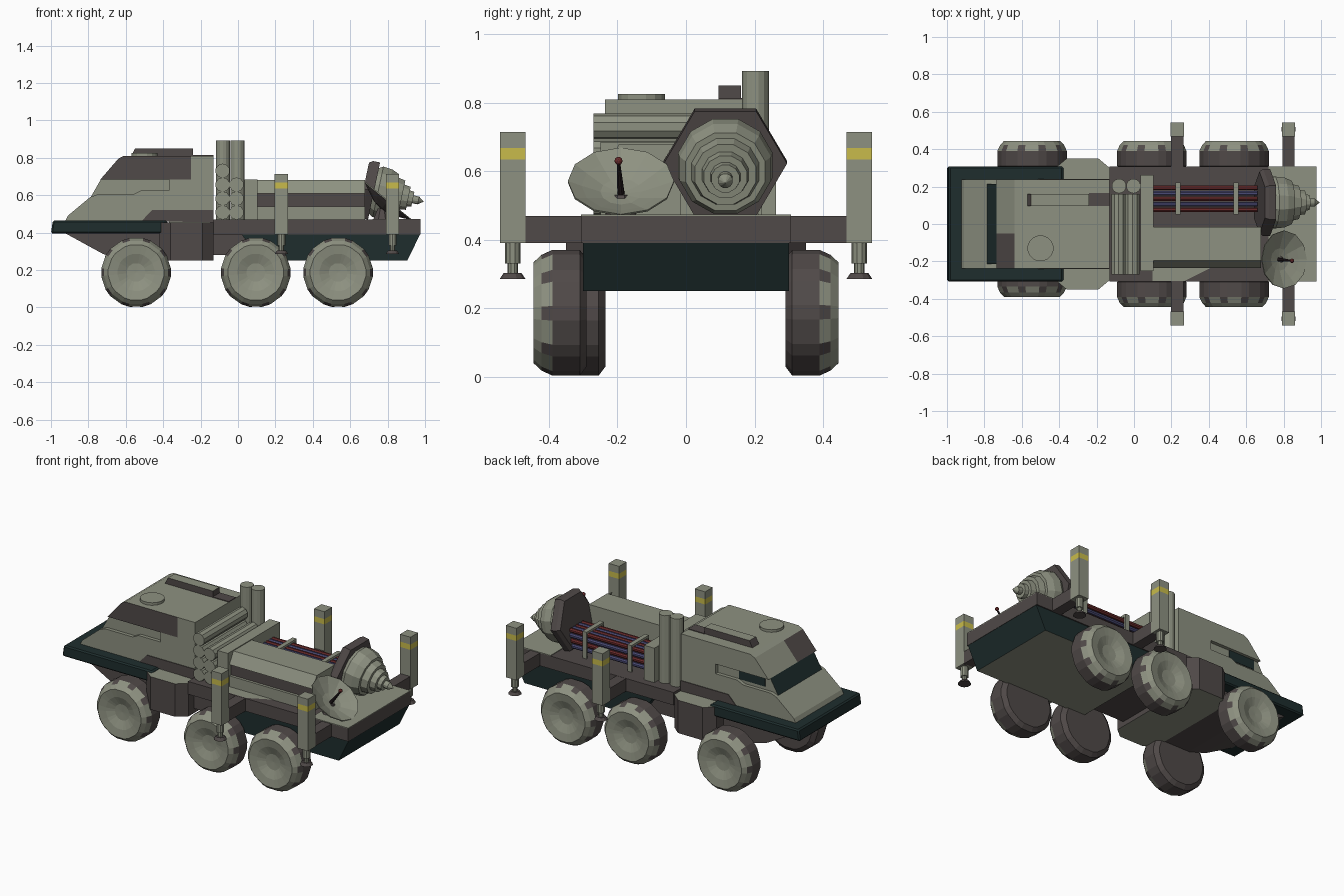
import bpy, bmesh, math
from mathutils import Matrix, Vector

if "Cube" in bpy.data.objects:
    bpy.data.objects.remove(bpy.data.objects["Cube"])

def mat(name, r, g, b):
    m = bpy.data.materials.new(name)
    m.diffuse_color = (r, g, b, 1)
    m.use_nodes = True
    m.node_tree.nodes["Principled BSDF"].inputs["Base Color"].default_value = m.diffuse_color
    return m

LIGHT = mat("grey_green", .27, .285, .22)
BROWN = mat("dark_brown", .08, .067, .065)
TEAL = mat("dark_teal", .013, .027, .027)
YELLOW = mat("yellow", .58, .5, .07)
RED = mat("pipe_red", .15, .025, .025)
BLUE = mat("pipe_blue", .07, .07, .18)
BLACK = mat("rod_black", .02, .012, .015)

def finish(name, bm, mats, rule=None, matrix=None):
    bmesh.ops.remove_doubles(bm, verts=bm.verts, dist=1e-5)
    bmesh.ops.recalc_face_normals(bm, faces=bm.faces)
    bm.normal_update()
    if rule:
        for f in bm.faces:
            f.material_index = int(rule(f.normal, f.calc_center_median()))
    if matrix:
        bm.transform(matrix)
    me = bpy.data.meshes.new(name)
    bm.to_mesh(me)
    bm.free()
    for m in mats:
        me.materials.append(m)
    ob = bpy.data.objects.new(name, me)
    bpy.context.collection.objects.link(ob)
    return ob

def prism(name, pts, y0, y1, mats, rule=None, bevel=0):
    """Side profile (x, z) extruded from y0 to y1."""
    bm = bmesh.new()
    f = bm.faces.new([bm.verts.new((x, y0, z)) for x, z in pts])
    ext = bmesh.ops.extrude_face_region(bm, geom=[f])
    bmesh.ops.translate(bm, vec=(0, y1 - y0, 0),
                        verts=[v for v in ext["geom"] if isinstance(v, bmesh.types.BMVert)])
    if bevel:
        bmesh.ops.recalc_face_normals(bm, faces=bm.faces)
        bmesh.ops.bevel(bm, geom=bm.edges[:], offset=bevel, segments=1, affect='EDGES')
    return finish(name, bm, mats, rule)

def box(name, x0, x1, y0, y1, z0, z1, mats, rule=None, bevel=0):
    return prism(name, [(x0, z0), (x1, z0), (x1, z1), (x0, z1)], y0, y1, mats, rule, bevel)

def lathe(name, prof, angles, mats, matrix, rule=None):
    """Profile (radius, height) turned about local z, then placed."""
    bm = bmesh.new()
    n = len(angles)
    rings = [[bm.verts.new((r * math.cos(a), r * math.sin(a), h)) for a in angles] for r, h in prof]
    for i in range(len(prof) - 1):
        for k in range(n):
            q = (k + 1) % n
            f = bm.faces.new((rings[i][k], rings[i][q], rings[i + 1][q], rings[i + 1][k]))
            if rule:
                f.material_index = rule(i, k)
    bmesh.ops.dissolve_degenerate(bm, dist=1e-6, edges=bm.edges[:])
    return finish(name, bm, mats, None, matrix)

def even(n, off=0.0):
    return [2 * math.pi * (k + off) / n for k in range(n)]

def rod(name, a, b, r, n, m, r2=None):
    a, b = Vector(a), Vector(b)
    d = b - a
    M = Matrix.Translation(a) @ d.to_track_quat('Z', 'Y').to_matrix().to_4x4()
    return lathe(name, [(0, 0), (r, 0), (r if r2 is None else r2, d.length), (0, d.length)],
                 even(n, .5), [m], M)

# wheels: dark tyre, pale dished hub with ten lugs
wheel_prof = [(0, 0), (.16, 0), (.187, .02), (.187, .10), (.172, .132), (.15, .155),
              (.10, .147), (.05, .128), (0, .125)]
lug_angles = [math.radians(a + d + 6) for a in range(0, 360, 36) for d in (0, 23)]
for side in (-1, 1):
    for nm, x in (("front", -.545), ("middle", .095), ("rear", .535)):
        y = .235 if (side < 0 and nm == "front") else .29
        M = Matrix.Translation((x, side * y, .187)) @ Matrix.Rotation(-side * math.pi / 2, 4, 'X')
        lathe(nm + "_wheel", wheel_prof, lug_angles, [BROWN, LIGHT], M,
              lambda i, k: 1 if i >= 4 or (i == 3 and k % 2 == 0) else 0)

# front hull, bumper slab, side lockers
prism("front_hull", [(-.93, .40), (-.72, .285), (-.60, .25), (-.13, .25), (-.13, .42), (-.93, .42)],
      -.23, .23, [BROWN])
prism("bumper_slab", [(-1, .395), (-.36, .395), (-.38, .465), (-.99, .465)], -.307, .307,
      [TEAL], bevel=.008)
bm = bmesh.new()
outline = [(-.42, .30), (-.36, .35), (-.19, .35), (-.13, .30)]
outline += [(x, -y) for x, y in reversed(outline)]
f = bm.faces.new([bm.verts.new((x, y, .25)) for x, y in outline])
e = bmesh.ops.extrude_face_region(bm, geom=[f])
bmesh.ops.translate(bm, vec=(0, 0, .205), verts=[v for v in e["geom"] if isinstance(v, bmesh.types.BMVert)])
finish("side_lockers", bm, [BROWN, LIGHT], lambda n, c: abs(n.z) > .5)

# flat bed and rear hull
box("flat_bed", -.13, .975, -.307, .307, .39, .47, [BROWN])
box("bed_rear_plate", .72, .975, -.307, .307, .468, .474, [LIGHT])
prism("rear_hull", [(.02, .39), (.12, .25), (.905, .25), (.973, .39)], -.30, .30,
      [TEAL, LIGHT], lambda n, c: n.z < -.9)
bm = bmesh.new()
bm.faces.new([bm.verts.new(v) for v in
              ((.1, -.305, .473), (.27, -.305, .473), (.44, -.22, .473), (.1, -.22, .473))])
finish("bed_side_plate", bm, [LIGHT])
box("link_beam", -.2, .1, -.25, .25, .28, .40, [BROWN])

# cab: lower body, recessed window band, roof, rear body
prism("cab_lower", [(-.925, .46), (-.91, .49), (-.79, .59), (-.75, .605), (-.56, .605), (-.52, .625),
                    (-.36, .625), (-.36, .46)], -.237, .237, [LIGHT])
prism("window_band", [(-.79, .585), (-.73, .69), (-.36, .69), (-.36, .585)], -.215, .215,
      [LIGHT, TEAL], lambda n, c: n.x < -.5)
box("side_window", -.70, -.52, .214, .219, .625, .69, [TEAL])
roof = [(-.735, .685), (-.64, .795), (-.61, .81), (-.25, .81), (-.25, .685)]
prism("roof_right", roof, -.237, -.05, [LIGHT, BROWN],
      lambda n, c: n.y < -.9 or (n.x < -.6))
prism("roof_left", roof, -.05, .237, [LIGHT])
prism("cab_rear", [(-.37, .45), (-.13, .45), (-.13, .81), (-.25, .81), (-.25, .69), (-.37, .69)],
      -.237, .237, [LIGHT])
for s in (-1, 1):
    prism("cab_side_patch", [(-.515, .462), (-.46, .52), (-.13, .52), (-.13, .455)],
          s * .236, s * .241, [BROWN])
rod("roof_hatch", (-.50, -.13, .81), (-.50, -.13, .826), .07, 16, LIGHT)
prism("roof_rail", [(-.57, .81), (-.55, .85), (-.24, .85), (-.24, .81)], .095, .16,
      [LIGHT, BROWN], lambda n, c: n.z < .5)
box("roof_patch", -.24, -.13, .095, .165, .808, .814, [BROWN])

# canisters behind the cab
for x in (-.08, -.003):
    rod("tall_canister", (x, .203, .47), (x, .203, .893), .039, 14, LIGHT)
for x, rows in ((-.082, 4), (-.008, 3)):
    for k in range(rows):
        z = .508 + k * .074
        rod("stacked_canister", (x, -.27, z), (x, .16, z), .039, 10, LIGHT)
box("bulkhead", .035, .105, -.25, .262, .47, .685, [LIGHT])

# side tank with dark groove (profile runs across, extruded along x)
bm = bmesh.new()
tank = [(-.015, .47), (-.235, .47), (-.235, .54), (-.218, .54), (-.218, .61), (-.235, .61),
        (-.195, .68), (-.015, .68)]
f = bm.faces.new([bm.verts.new((.105, y, z)) for y, z in tank])
e = bmesh.ops.extrude_face_region(bm, geom=[f])
bmesh.ops.translate(bm, vec=(.575, 0, 0), verts=[v for v in e["geom"] if isinstance(v, bmesh.types.BMVert)])
finish("side_tank", bm, [LIGHT, BROWN], lambda n, c: n.y < -.9 and .55 < c.z < .6)

# pipe bundle with brackets
for i in range(5):
    for j in range(4):
        y, z = .077 + i * .029, .51 + j * .032
        rod("pipe", (.10, y, z), (.66, y, z), .0135, 8, RED if (i + j) % 2 else BLUE)
for x in (.235, .545):
    box("bracket_top", x - .014, x + .014, .05, .222, .622, .636, [LIGHT])
    box("bracket_side", x - .014, x + .014, .21, .222, .47, .636, [LIGHT])
    box("bracket_side", x - .014, x + .014, .05, .058, .47, .636, [LIGHT])

# engine: hexagonal collar and stepped nozzle, tipped downward
M = Matrix.Translation((.70, .115, .628)) @ Matrix.Rotation(math.radians(90 + 12), 4, 'Y')
lathe("engine_collar", [(0, -.03), (.165, -.03), (.18, -.01), (.18, .028), (0, .028)],
      [a + math.pi / 2 for a in even(6)], [BROWN], M)
lathe("engine_nozzle", [(0, .02), (.125, .02), (.143, .05), (.138, .10), (.12, .14), (.102, .14), (.092, .18),
                        (.07, .18), (.065, .215), (.045, .215), (.042, .24), (.022, .24),
                        (.022, .27), (0, .30)], even(12, .5), [LIGHT], M)

# dish antenna
D = Matrix.Translation((.80, -.19, .567)) @ Matrix.Rotation(math.radians(39), 4, 'Y')
lathe("dish", [(0, -.055), (.06, -.045), (.12, -.018), (.155, 0), (.155, .006), (.115, -.012),
               (.06, -.034), (0, -.042)], even(12), [BROWN, LIGHT], D,
      lambda i, k: 1 if i >= 3 else 0)
rod("dish_mount", (.77, -.19, .47), (.77, -.19, .53), .05, 8, BROWN, .025)
rod("dish_feed", D @ Vector((0, 0, -.042)), (.845, -.197, .625), .011, 8, BLACK, .005)
bm = bmesh.new()
bmesh.ops.create_icosphere(bm, subdivisions=2, radius=.012)
finish("feed_tip", bm, [RED], None, Matrix.Translation((.845, -.197, .63)))

# outrigger legs
for s in (-1, 1):
    for x in (.232, .826):
        y = s * .506
        box("outrigger_arm", x - .033, x + .033, s * .30, s * .48, .39, .469, [BROWN])
        for nm, z0, z1, m in (("leg_post", .39, .635, LIGHT), ("leg_stripe", .635, .668, YELLOW),
                              ("leg_cap", .668, .714, LIGHT)):
            box(nm, x - .036, x + .036, y - .037, y + .037, z0, z1, [m])
        rod("leg_piston", (x, y, .33), (x, y, .39), .023, 10, LIGHT)
        rod("leg_rod", (x, y, .30), (x, y, .34), .015, 10, LIGHT)
        rod("leg_foot", (x, y, .285), (x, y, .303), .038, 10, BROWN, .026)
